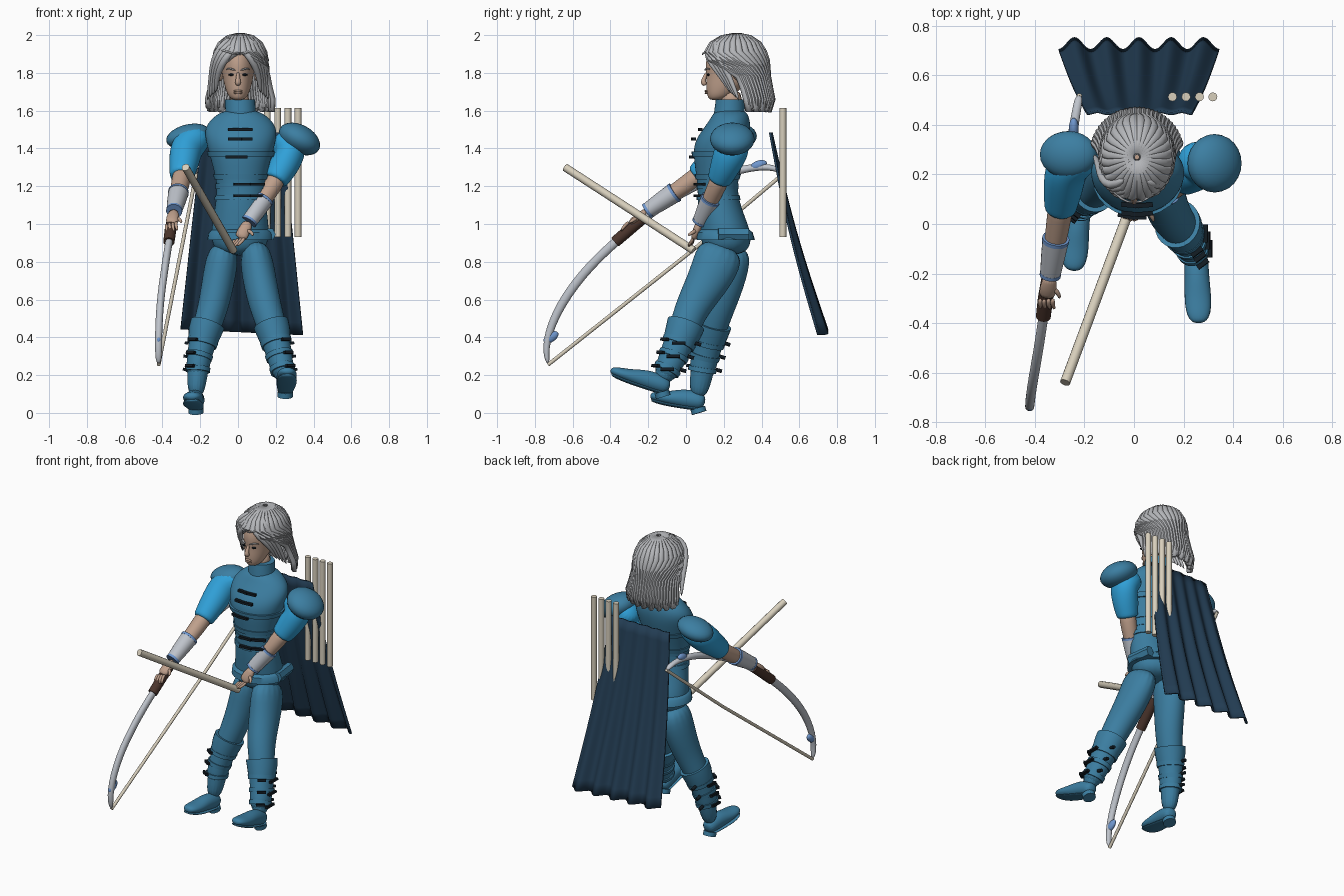
import bpy, bmesh, math
from mathutils import Vector, Matrix, Euler

if "Cube" in bpy.data.objects:
    bpy.data.objects.remove(bpy.data.objects["Cube"])

def material(name, r, g, b):
    m = bpy.data.materials.new(name)
    m.use_nodes = True
    m.diffuse_color = (r, g, b, 1)
    m.node_tree.nodes["Principled BSDF"].inputs["Base Color"].default_value = (r, g, b, 1)
    return m

TEAL = material("teal_leather", .045, .21, .36)
SLEEVE = material("bright_blue_cloth", .03, .36, .7)
NAVY = material("navy_cloth", .016, .045, .085)
SKIN = material("skin", .52, .35, .26)
HAIR = material("silver_hair", .46, .47, .49)
STEEL = material("pale_steel", .52, .55, .6)
WOOD = material("cream_wood", .68, .62, .5)
BROWN = material("brown_grip", .07, .035, .025)
BLACK = material("black_metal", .006, .011, .016)
TRIM = material("soft_blue_trim", .16, .31, .62)

def finish(name, bm, mat, sub=0):
    bmesh.ops.recalc_face_normals(bm, faces=bm.faces)
    me = bpy.data.meshes.new(name)
    bm.to_mesh(me)
    bm.free()
    me.shade_smooth()
    me.materials.append(mat)
    ob = bpy.data.objects.new(name, me)
    bpy.context.collection.objects.link(ob)
    if sub:
        ob.modifiers.new("smooth", "SUBSURF").levels = sub
        ob.modifiers["smooth"].render_levels = sub
    else:
        me.set_sharp_from_angle(angle=.8)
    return ob

def limb(name, rings, mat, sub=1, flat=False, n=16):
    """Skin elliptical rings (x, y, z, width, depth) along a path."""
    bm, loops = bmesh.new(), []
    P = [Vector(r[:3]) for r in rings]
    for i, r in enumerate(rings):
        t = (P[min(i + 1, len(P) - 1)] - P[max(i - 1, 0)]).normalized()
        if flat:
            t = Vector((0, 0, 1))
        u = (Vector((1, 0, 0)) - t * t.x).normalized()
        v = t.cross(u)
        ang = [math.tau * k / n for k in range(n)]
        loops.append([bm.verts.new(P[i] + u * r[3] * math.cos(a) + v * r[-1] * math.sin(a)) for a in ang])
    for a, b in zip(loops, loops[1:]):
        for k in range(n):
            bm.faces.new((a[k], a[(k + 1) % n], b[(k + 1) % n], b[k]))
    bm.faces.new(loops[0])
    bm.faces.new(loops[-1])
    return finish(name, bm, mat, sub)

def rod(name, a, b, r, mat):
    return limb(name, [(*a, r), (*b, r)], mat, 0, n=12)

def ball(name, loc, size, mat, rot=(0, 0, 0)):
    bm = bmesh.new()
    M = Matrix.Translation(loc) @ Euler(rot).to_matrix().to_4x4() @ Matrix.Diagonal((*size, 1))
    bmesh.ops.create_uvsphere(bm, u_segments=24, v_segments=14, radius=1, matrix=M)
    return finish(name, bm, mat)

def buckle(name, loc, w, h, facing):
    """Flat rectangular frame with a prong, turned towards a direction."""
    bm = bmesh.new()
    bmesh.ops.create_grid(bm, x_segments=1, y_segments=1, size=.5)
    bmesh.ops.scale(bm, vec=(w, h, 1), verts=bm.verts)
    face = bm.faces[:]
    bmesh.ops.inset_region(bm, faces=face, thickness=.008)
    bmesh.ops.delete(bm, geom=face, context="FACES")
    bmesh.ops.create_cube(bm, size=1, matrix=Matrix.Diagonal((w * 1.3, .008, .012, 1)))
    ob = finish(name, bm, BLACK)
    ob.location = loc
    ob.rotation_euler = Vector(facing).to_track_quat("Z", "Y").to_euler()
    s = ob.modifiers.new("thick", "SOLIDIFY")
    s.thickness, s.offset = .012, 0

def at(rings, z, grow=1.0):
    """Ring of a body part at height z."""
    for a, b in zip(rings, rings[1:]):
        if min(a[2], b[2]) <= z <= max(a[2], b[2]):
            f = (z - a[2]) / (b[2] - a[2])
            r = [p + (q - p) * f for p, q in zip(a, b)]
            return (*r[:3], r[3] * grow, r[4] * grow)

def band(name, rings, z, h, mat, grow):
    limb(name, [at(rings, z - h, grow), at(rings, z + h, grow)], mat, 0, rings is torso, 24)

# Torso, hips and collar
torso = [(.01, .21, .83, .12, .11), (.01, .215, .92, .16, .14), (.012, .2, 1.0, .152, .13),
         (.015, .175, 1.1, .138, .115), (.015, .165, 1.2, .126, .105), (.015, .17, 1.3, .15, .125),
         (.015, .18, 1.42, .185, .15), (.015, .215, 1.5, .2, .13), (.015, .235, 1.56, .16, .105),
         (.015, .235, 1.61, .08, .08)]
limb("coat", torso, TEAL, 2, True)
limb("collar", [(.015, .23, 1.55, .085, .085), (.013, .23, 1.6, .08, .08), (.01, .235, 1.66, .08, .077)], TEAL, 0, True, 32)
limb("neck", [(.01, .24, 1.6, .055, .06), (.005, .24, 1.72, .055, .06)], SKIN)
limb("coat_hem", [(.012, .21, .915, .175, .155), (.012, .205, .955, .168, .148), (.012, .205, .97, .15, .13)], TEAL, 0, True, 32)
for z in (1.14, 1.2, 1.25, 1.37):
    band("coat_belt", torso, z, .014, TEAL, 1.04)
limb("hip_pouch", [(.17, .17, .945, .03, .035), (.15, .33, .945, .03, .035)], TEAL, 0, n=6)
for z, xs, w in ((1.5, (-.015, .04), .05), (1.45, (-.015, .04), .05), (1.355, (-.03, .015), .05),
                 (1.21, (.02, .1), .06), (1.15, (.02, .1), .06)):
    cx, cy, _, rx, ry = at(torso, z, 1.08)
    for x in xs:
        s = (x - cx) / rx
        buckle("coat_buckle", (x, cy - ry * math.sqrt(1 - s * s), z), w, .042, (s * ry / rx, -1, 0))

# Legs and boots
legs = {"left": [(.085, .2, .9, .085, .14), (.11, .135, .72, .092, .12), (.145, .03, .56, .087, .092),
                 (.185, -.01, .44, .076, .082), (.225, -.075, .28, .06, .065), (.25, -.135, .16, .05, .055)],
        "right": [(-.07, .24, .9, .085, .12), (-.1, .215, .72, .09, .11), (-.13, .17, .56, .082, .09),
                  (-.172, .135, .44, .075, .08), (-.21, .095, .28, .057, .065), (-.225, .06, .07, .05, .055)]}
feet = {"left": ((.25, -.12, .14), (.262, -.395, .225)), "right": ((-.222, .07, .055), (-.245, -.185, .09))}
for side, leg in legs.items():
    out = 1 if side == "left" else -1
    limb(side + "_leg", leg, TEAL, 2)
    limb(side + "_boot", [at(leg, z, g) for z, g in ((.47, 1.12), (.4, 1.1), (.33, 1.1), (.26, 1.12), (.18, 1.12))], TEAL, 1)
    limb(side + "_boot_cuff", [at(leg, .47, 1.2), at(leg, .43, 1.2), at(leg, .38, 1.16)], TEAL, 0, n=24)
    for z in (.37, .3, .23):
        band(side + "_boot_strap", leg, z, .012, TEAL, 1.2)
        x, y, _, rx, ry = at(leg, z, 1.25)
        buckle(side + "_boot_buckle", (x + out * rx, y, z), .05, .04, (out, 0, .2))
        buckle(side + "_boot_clasp", (x + out * rx * .6, y - ry * .8, z + .02), .035, .03, (out * .6, -.8, .2))
        rod(side + "_boot_toggle", (x + out * .02, y + ry * .9, z), (x + out * .02, y + ry + .025, z - .01), .01, BLACK)
    heel, toe = map(Vector, feet[side])
    step = lambda f, up, w, h: (*(heel.lerp(toe, f) + Vector((0, 0, up))), w, h)
    limb(side + "_foot", [step(-.12, 0, .035, .035), step(.05, .01, .05, .05), step(.35, .01, .05, .052),
                          step(.65, 0, .056, .036), step(.9, 0, .05, .028), step(1.02, 0, .025, .015)], TEAL, 2)
    limb(side + "_sole", [step(-.12, -.035, .035, .01), step(.2, -.035, .045, .01), step(.65, -.034, .058, .01),
                          step(.9, -.026, .05, .01), step(1, -.02, .03, .008)], TEAL)
    rod(side + "_heel", step(.03, -.03, 0, 0)[:3], step(0, -.055, 0, 0)[:3], .04, TEAL)

# Arms, shoulder guards and bracers
def arm(side, shoulder, elbow, wrist, knuckle, curl):
    s, e, w, k = map(Vector, (shoulder, elbow, wrist, knuckle))
    mix = lambda a, b, f, *r: (*a.lerp(b, f), *r)
    inner = s + Vector((-.1 if s.x > 0 else .1, .02, .06))
    limb(side + "_sleeve", [mix(inner, s, 0, .07), mix(s, e, .05, .095), mix(s, e, .45, .085),
                            mix(s, e, .85, .068), mix(s, e, .95, .064)], SLEEVE, 2)
    limb(side + "_forearm", [mix(s, e, .7, .05), mix(s, e, 1, .052), mix(e, w, .4, .046), mix(e, w, 1, .03)], SKIN)
    limb(side + "_bracer", [mix(e, w, f, r) for f, r in ((.38, .054), (.65, .049), (.95, .041))], STEEL, 0, n=24)
    for f, r in ((.4, .055), (.93, .043)):
        limb(side + "_bracer_trim", [mix(e, w, f - .025, r), mix(e, w, f + .025, r)], TRIM, 0, n=24)
    limb(side + "_palm", [mix(w, k, -.2, .026, .022), mix(w, k, .5, .036, .022), mix(w, k, 1, .034, .018)], SKIN)
    for i in range(4):
        base = k + Vector(((i - 1.5) * .017, 0, .004 * i))
        mid = base + (k - w) * .3
        limb(side + "_finger", [(*base, .01), (*mid, .01), (*(mid + Vector(curl)), .007)], SKIN, n=8)
    thumb = w.lerp(k, .4)
    limb(side + "_thumb", [(*thumb, .013), (*(thumb + Vector((.04, -.02, -.01))), .011), (*(thumb + Vector((.045, -.05, -.03))), .008)], SKIN, n=8)

arm("right", (-.27, .26, 1.43), (-.3, .04, 1.235), (-.34, -.22, 1.06), (-.352, -.3, 1.0), (.01, -.02, -.03))
arm("left", (.3, .25, 1.41), (.19, .17, 1.215), (.05, .07, 1.0), (.01, .04, .92), (-.03, -.02, -.025))
ball("right_shoulder_guard", (-.265, .28, 1.465), (.118, .095, .062), TEAL, (0, -.25, 0))
ball("left_shoulder_guard", (.325, .245, 1.45), (.118, .118, .075), TEAL, (0, .5, 0))

# Head and face
limb("head", [(0, (f + b) / 2, z, w, (b - f) / 2) for z, w, f, b in (
    (1.655, .028, .125, .19), (1.675, .05, .113, .24), (1.7, .062, .107, .27), (1.74, .075, .104, .33),
    (1.79, .085, .106, .38), (1.84, .092, .098, .4), (1.9, .085, .11, .39), (1.95, .06, .15, .35))], SKIN, 2, True)
limb("nose", [(0, .112, 1.805, .008), (0, .095, 1.77, .011), (0, .09, 1.748, .017), (0, .105, 1.735, .012)], SKIN, 2)
for z in (1.704, 1.693):
    ball("lip", (0, .107, z), (.024, .008, .006), SKIN)
for s in (-1, 1):
    ball("eye", (s * .035, .118, 1.79), (.016, .008, .006), BLACK)
    limb("eyebrow", [(s * .012, .1, 1.812, .006), (s * .04, .105, 1.825, .006), (s * .066, .13, 1.818, .004)], HAIR, n=8)
    ball("ear", (s * .105 + .004, .265, 1.8), (.022, .022, .045), SKIN, (.3, s * .2, 0))

# Ribbed hair falling to the nape
bm = bmesh.new()
rows, N = [], 168
for z, w, yc, d, lim in ((2.0, .012, .27, .012, 180), (1.988, .065, .265, .075, 180), (1.955, .108, .262, .128, 180),
                         (1.91, .13, .262, .155, 178), (1.87, .138, .265, .165, 150), (1.83, .142, .268, .166, 115),
                         (1.78, .147, .272, .165, 90), (1.72, .16, .28, .168, 84), (1.66, .178, .285, .175, 80),
                         (1.605, .178, .29, .15, 76)):
    row = []
    for k in range(N + 1):
        f = 2 * k / N - 1
        a = math.radians(lim) * f
        g = .93 + .08 * abs(math.sin(f * math.pi * 14))
        row.append(bm.verts.new((.012 + w * g * math.sin(a), yc + d * g * math.cos(a), z + .012 * math.sin(f * 31) * (z < 1.62))))
    rows.append(row)
for a, b in zip(rows, rows[1:]):
    for k in range(N):
        bm.faces.new((a[k], a[k + 1], b[k + 1], b[k]))
hair = finish("hair", bm, HAIR)
thick = hair.modifiers.new("thick", "SOLIDIFY")
thick.thickness, thick.offset = .025, 0
for s in (-1, 1):
    for i in range(4):
        o = i * .014
        limb("hair_fringe", [(.004 + s * o, .14 + o, 1.945 + o, .014), (s * (.05 + o), .105 + o, 1.9 + o, .02),
                             (s * (.088 + o), .14 + o, 1.845 + o / 2, .02), (s * (.112 + o * .7), .19 + o, 1.78, .015),
                             (s * (.12 + o), .24 + o, 1.69 - o, .008)], HAIR, n=10)
    limb("circlet", [(0, .088, 1.895, .006), (s * .05, .09, 1.91, .006), (s * .115, .17, 1.93, .006)], HAIR, n=8)

# Pleated cape
bm = bmesh.new()
C, R = 80, 16
grid = []
for j in range(R + 1):
    t = j / R
    x0, x1 = -.19 - .115 * t, .235 + .11 * t
    grid.append([bm.verts.new((x0 + (x1 - x0) * i / C,
                               .455 + .275 * t - .02 * math.sin(math.pi * t) - (.004 + .02 * t) * math.cos(math.tau * 5 * i / C),
                               1.485 - 1.07 * t + .03 * t * (1 - i / C))) for i in range(C + 1)])
for a, b in zip(grid, grid[1:]):
    for i in range(C):
        bm.faces.new((a[i], a[i + 1], b[i + 1], b[i]))
cape = finish("cape", bm, NAVY)
cape.modifiers.new("thick", "SOLIDIFY").thickness = .012

# Arrows, bow and string
for x in (.155, .21, .264, .318):
    rod("back_arrow", (x, .513, .93), (x, .513, 1.615), .018, WOOD)
rod("drawn_arrow", (-.278, -.64, 1.3), (-.025, .04, .86), .021, WOOD)
tips = (-.42, -.73, .255), (-.22, .52, 1.27)
limb("bow", [(*tips[0], .017, .012), (-.422, -.75, .37, .019, .02), (-.415, -.67, .575, .02, .025), (-.385, -.51, .785, .02, .025),
             (-.355, -.3, .97, .02, .024), (-.32, -.08, 1.14, .02, .024), (-.28, .15, 1.25, .02, .024),
             (-.25, .35, 1.305, .02, .02), (-.23, .47, 1.3, .018, .016), (*tips[1], .016, .012)], STEEL, 2)
limb("bow_grip", [(-.366, -.375, .905, .03), (-.357, -.3, .97, .031), (-.344, -.215, 1.04, .029)], BROWN, 0)
ball("lower_nock", (-.42, -.715, .4), (.018, .045, .025), TRIM, (.6, 0, 0))
ball("upper_nock", (-.243, .385, 1.312), (.02, .045, .024), TRIM, (.3, 0, 0))
mid = (-.3, .04, .865)
for end in tips:
    rod("bow_string", end, mid, .01, WOOD)
